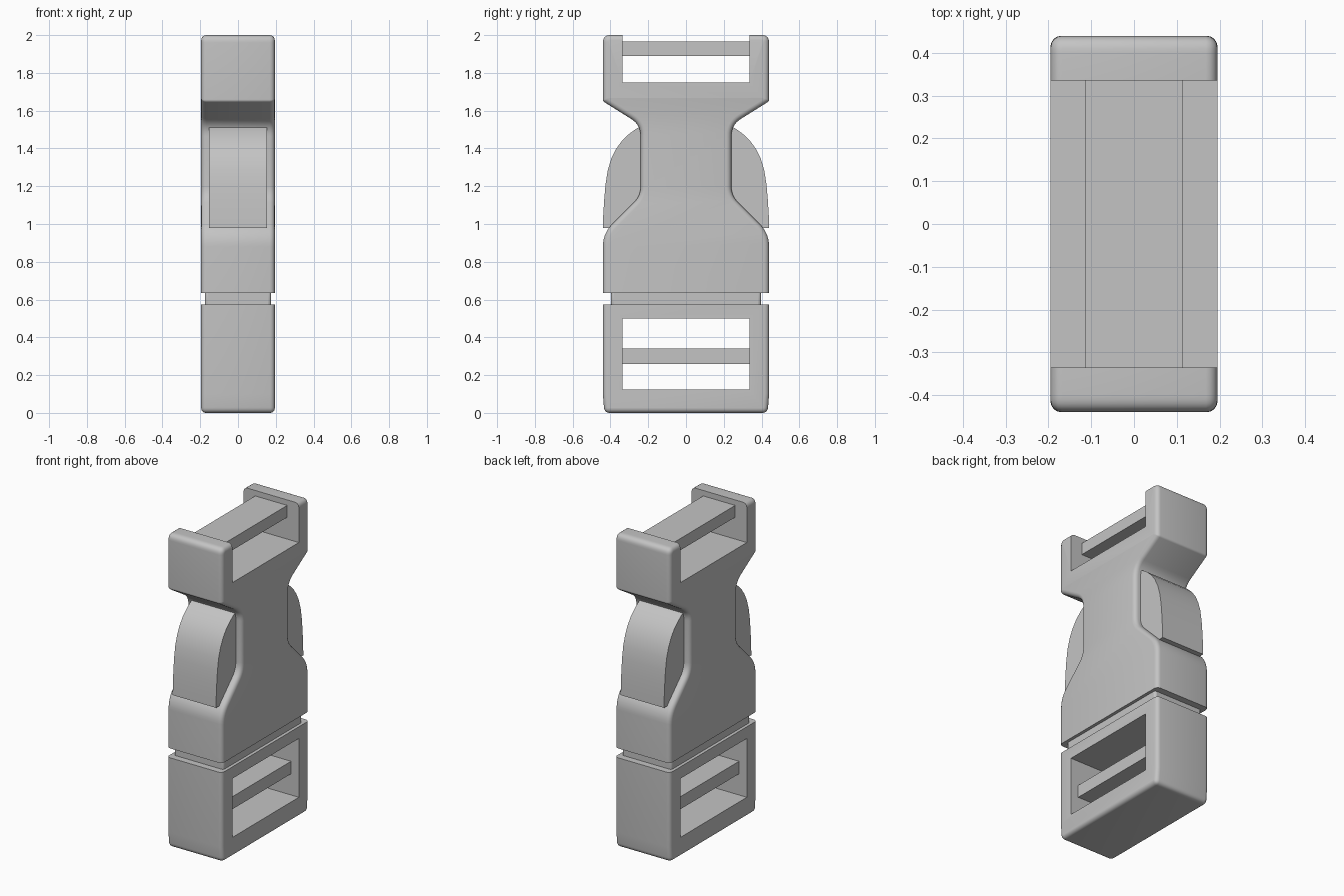
import bpy, bmesh
from mathutils import Vector

if "Cube" in bpy.data.objects:
    bpy.data.objects.remove(bpy.data.objects["Cube"])

plastic = bpy.data.materials.new("grey_plastic")
plastic.diffuse_color = (0.55, 0.55, 0.55, 1)
plastic.use_nodes = True
plastic.node_tree.nodes["Principled BSDF"].inputs["Base Color"].default_value = plastic.diffuse_color


def fillet(points):
    """Round each (y, z, cut) corner of a closed outline."""
    out = []
    for i, (y, z, cut) in enumerate(points):
        p = Vector((y, z))
        if cut == 0:
            out.append(p)
            continue
        a = Vector(points[i - 1][:2])
        b = Vector(points[(i + 1) % len(points)][:2])
        a = p + (a - p).normalized() * cut
        b = p + (b - p).normalized() * cut
        for k in range(8):
            t = k / 7
            out.append(a * (1 - t) ** 2 + p * 2 * t * (1 - t) + b * t * t)
    return out


def mirrored(half):
    return half + [(-y, z, c) for y, z, c in reversed(half)]


def extrude(name, outline, half_depth, rim=0, flat_z=None):
    """Extrude a y-z outline along x; round its rims except the one at flat_z."""
    bm = bmesh.new()
    face = bm.faces.new([bm.verts.new((-half_depth, p[0], p[1])) for p in outline])
    new = bmesh.ops.extrude_face_region(bm, geom=[face])["geom"]
    for v in new:
        if isinstance(v, bmesh.types.BMVert):
            v.co.x = half_depth
    bmesh.ops.recalc_face_normals(bm, faces=bm.faces[:])
    if rim:
        edges = [e for e in bm.edges
                 if abs(e.verts[0].co.x - e.verts[1].co.x) < 1e-5
                 and not all(abs(v.co.z - flat_z) < 1e-5 for v in e.verts)]
        bmesh.ops.bevel(bm, geom=edges, offset=rim, segments=4, profile=0.5,
                        affect='EDGES', clamp_overlap=False)
    mesh = bpy.data.meshes.new(name)
    bm.to_mesh(mesh)
    bm.free()
    mesh.materials.append(plastic)
    obj = bpy.data.objects.new(name, mesh)
    bpy.context.collection.objects.link(obj)
    return obj


def block(name, half_depth, half_width, z0, z1):
    return extrude(name, [(half_width, z0), (half_width, z1),
                          (-half_width, z1), (-half_width, z0)], half_depth)


def activate(obj):
    bpy.ops.object.select_all(action='DESELECT')
    obj.select_set(True)
    bpy.context.view_layer.objects.active = obj


def cut_slot(obj, z0, z1):
    cutter = block("slot_cutter", 0.5, 0.335, z0, z1)
    cutter.hide_render = True
    mod = obj.modifiers.new("slot", 'BOOLEAN')
    mod.operation, mod.solver, mod.object = 'DIFFERENCE', 'EXACT', cutter
    activate(obj)
    bpy.ops.object.modifier_apply(modifier=mod.name)
    bpy.data.objects.remove(cutter)


# Upper socket with pinched waist and an open strap slot
socket = extrude("socket_body", fillet(mirrored([
    (0.44, 0.635, 0), (0.44, 0.95, 0.07), (0.24, 1.15, 0.05),
    (0.24, 1.525, 0.06), (0.44, 1.65, 0.01), (0.44, 2.0, 0.04)])),
    0.195, 0.027, 0.635)
cut_slot(socket, 1.75, 2.2)
block("socket_strap_bar", 0.113, 0.34, 1.89, 1.965)

# Lower clip frame with a strap window and bar
frame = extrude("clip_frame", fillet(mirrored([
    (0.432, 0.0, 0.03), (0.44, 0.1, 0), (0.44, 0.575, 0)])),
    0.195, 0.025, 0.575)
cut_slot(frame, 0.125, 0.5)
block("clip_strap_bar", 0.14, 0.34, 0.26, 0.34)

# Recessed neck between the halves
neck = extrude("clip_neck", mirrored([(0.397, 0.55, 0), (0.397, 0.66, 0)]) and
               [(0.397, 0.55), (0.397, 0.66), (-0.397, 0.66), (-0.397, 0.55)], 0.175)
bevel = neck.modifiers.new("soft_edges", 'BEVEL')
bevel.width, bevel.segments = 0.015, 3

# Curved release prongs on both sides
prong = [(0.2, 0.98), (0.44, 0.98), (0.438, 1.05), (0.433, 1.13), (0.426, 1.21),
         (0.414, 1.285), (0.396, 1.345), (0.37, 1.398), (0.338, 1.442),
         (0.30, 1.478), (0.265, 1.503), (0.235, 1.52), (0.2, 1.52)]
for side, name in ((1, "prong_back"), (-1, "prong_front")):
    extrude(name, [(side * y, z) for y, z in prong], 0.153)

for obj in list(bpy.context.collection.objects):
    activate(obj)
    bpy.ops.object.shade_smooth_by_angle(angle=0.5)
